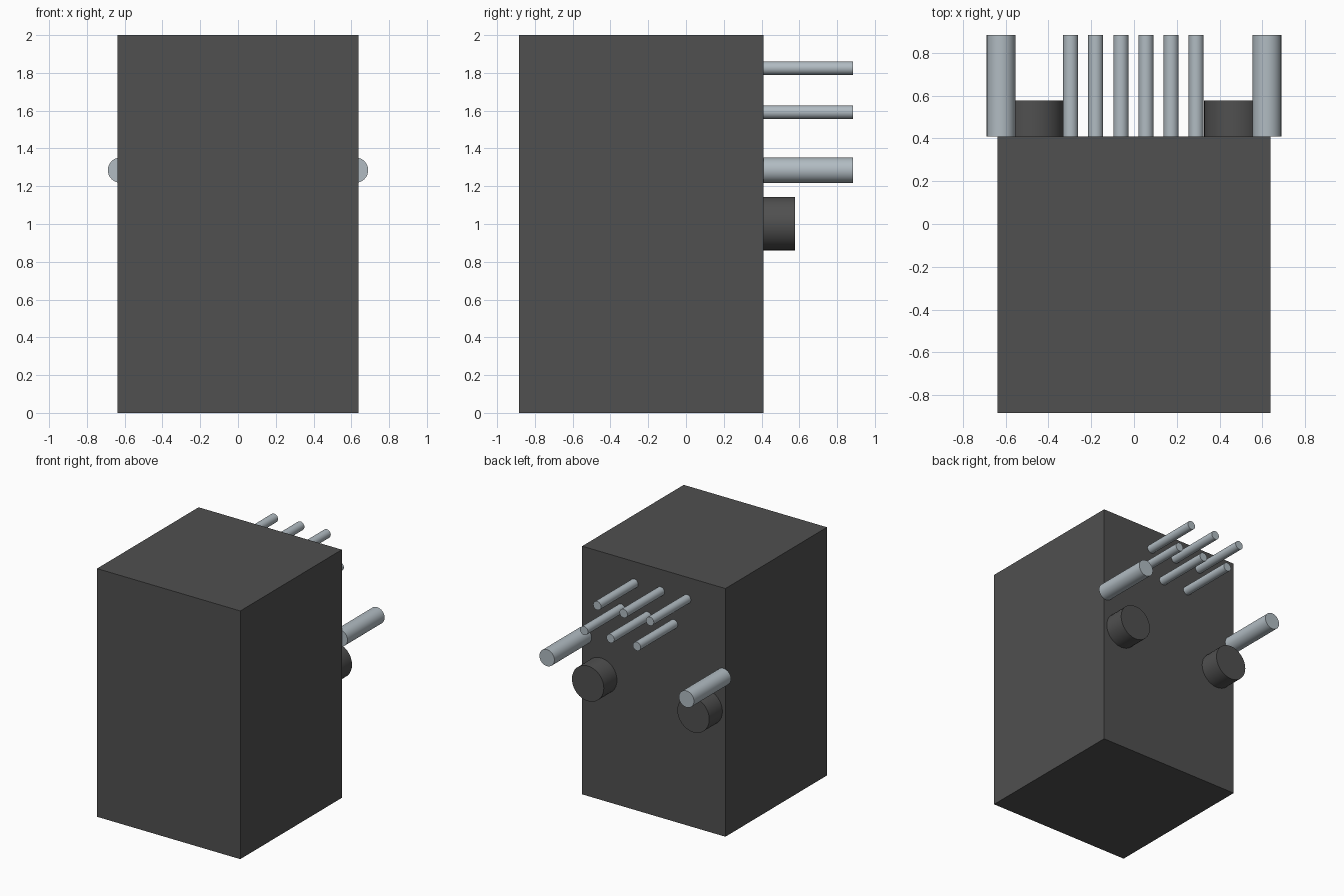
import bpy, math

if "Cube" in bpy.data.objects:
    bpy.data.objects.remove(bpy.data.objects["Cube"], do_unlink=True)


def make_material(name, colour):
    mat = bpy.data.materials.new(name)
    mat.use_nodes = True
    mat.diffuse_color = colour
    mat.node_tree.nodes["Principled BSDF"].inputs["Base Color"].default_value = colour
    return mat


dark = make_material("dark grey", (0.08, 0.08, 0.08, 1))
steel = make_material("pale steel", (0.44, 0.50, 0.54, 1))

BACK = 0.41  # y of the body's back face


def add_rod(name, x, z, radius, end, mat):
    """Round rod standing out from the back face to y = end."""
    bpy.ops.mesh.primitive_cylinder_add(
        vertices=32, radius=radius, depth=end - BACK,
        location=(x, (BACK + end) / 2, z), rotation=(math.pi / 2, 0, 0))
    ob = bpy.context.object
    ob.name = name
    ob.data.materials.append(mat)
    bpy.ops.object.shade_smooth_by_angle(angle=math.radians(30))


# Body block
bpy.ops.mesh.primitive_cube_add(size=1, location=(0, (BACK - 0.883) / 2, 1))
body = bpy.context.object
body.name = "body"
body.scale = (1.277, BACK + 0.883, 2)
bpy.ops.object.transform_apply(location=False, rotation=False, scale=True)
body.data.materials.append(dark)

# Thick side rods and short round knobs, mirrored left and right
for side, sign in (("left", 1), ("right", -1)):
    add_rod(f"{side}_thick_rod", sign * 0.622, 1.285, 0.067, 0.883, steel)
    add_rod(f"{side}_knob", sign * 0.47, 1.002, 0.142, 0.578, dark)

# Two staggered rows of thin pins
for row, z, first in (("upper", 1.825, -0.296), ("lower", 1.592, -0.179)):
    for i in range(3):
        add_rod(f"{row}_pin_{i + 1}", first + i * 0.235, z, 0.035, 0.883, steel)
